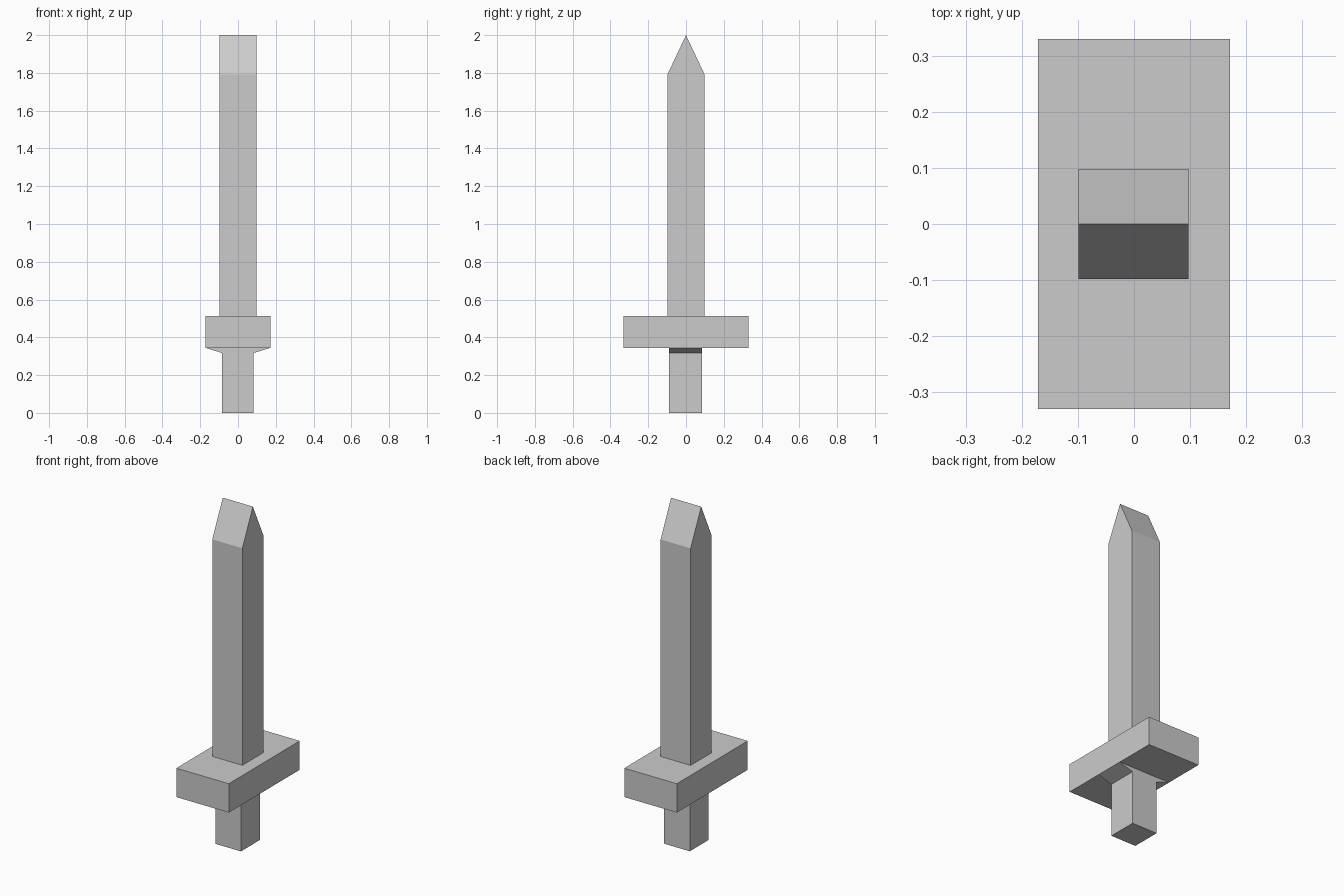
import bpy, bmesh
from mathutils import Vector

if "Cube" in bpy.data.objects:
    bpy.data.objects.remove(bpy.data.objects["Cube"])


def prism(name, profile, axis, lo, hi, open_z=None):
    """Extrude a (u, z) profile along x or y; drop the hidden face at open_z."""
    def place(u, z, d):
        return (d, u, z) if axis == 'x' else (u, d, z)

    bm = bmesh.new()
    face = bm.faces.new([bm.verts.new(place(u, z, lo)) for u, z in profile])
    ext = bmesh.ops.extrude_face_region(bm, geom=[face], use_keep_orig=True)
    verts = [g for g in ext['geom'] if isinstance(g, bmesh.types.BMVert)]
    bmesh.ops.translate(bm, verts=verts, vec=Vector(place(0, 0, hi - lo)))
    bmesh.ops.recalc_face_normals(bm, faces=bm.faces)
    if open_z is not None:
        hidden = [f for f in bm.faces
                  if all(abs(v.co.z - open_z) < 1e-5 for v in f.verts)]
        bmesh.ops.delete(bm, geom=hidden, context='FACES')
    mesh = bpy.data.meshes.new(name)
    bm.to_mesh(mesh)
    bm.free()
    obj = bpy.data.objects.new(name, mesh)
    bpy.context.collection.objects.link(obj)
    return obj


GUARD_BOTTOM, GUARD_TOP = 0.344, 0.514

# Blade with a chisel-shaped tip, ridge running along x
prism("blade", [(-0.098, GUARD_TOP), (0.098, GUARD_TOP), (0.098, 1.792),
                (0, 2.0), (-0.098, 1.792)], 'x', -0.099, 0.097, GUARD_TOP)

# Crossguard block
prism("crossguard", [(-0.171, GUARD_BOTTOM), (0.171, GUARD_BOTTOM),
                     (0.171, GUARD_TOP), (-0.171, GUARD_TOP)], 'y', -0.33, 0.33)

# Grip that flares out to the guard's edges
prism("grip", [(-0.085, 0), (0.082, 0), (0.082, 0.317), (0.171, GUARD_BOTTOM),
               (-0.171, GUARD_BOTTOM), (-0.085, 0.317)],
      'y', -0.09, 0.086, GUARD_BOTTOM)
